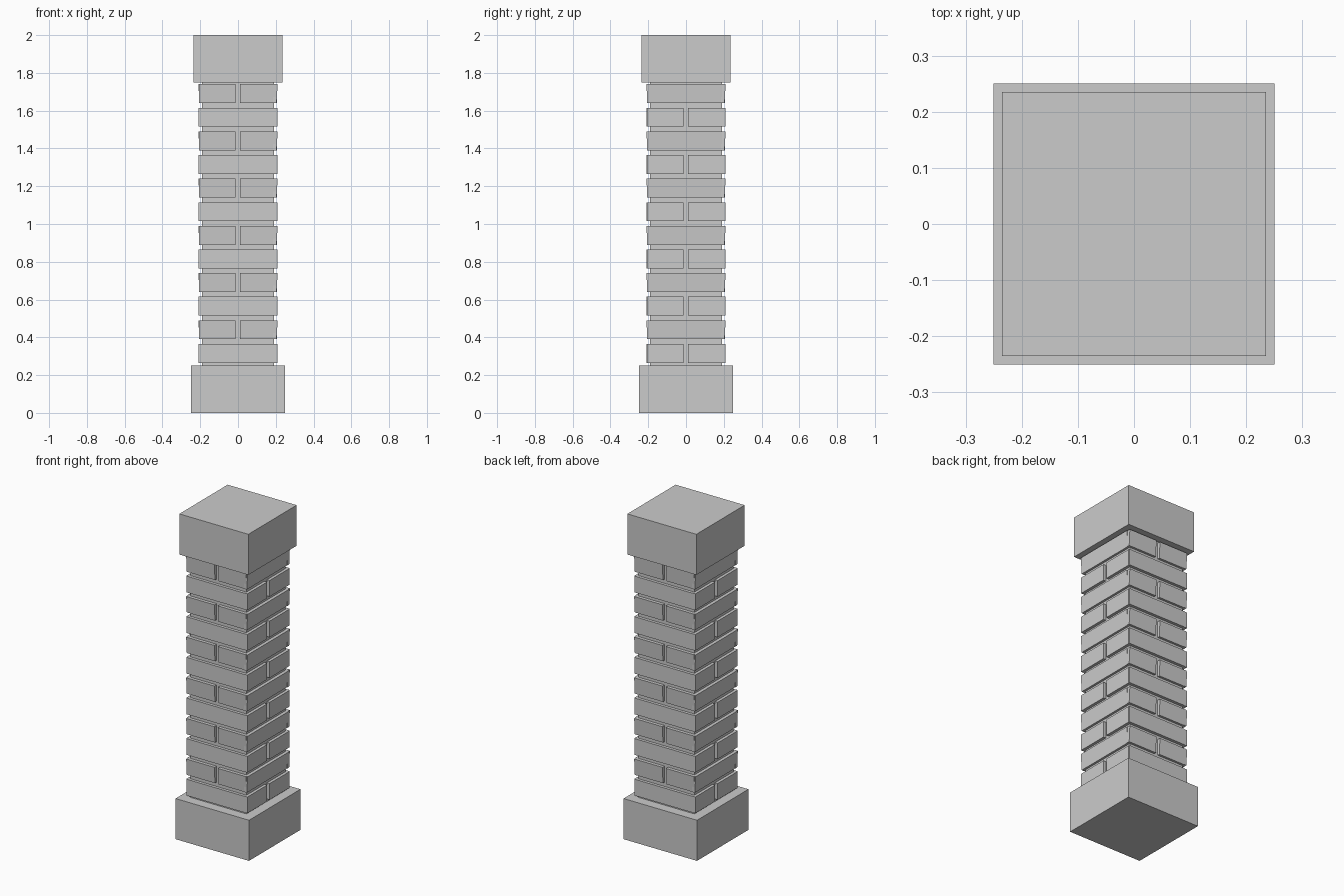
import bpy, bmesh
from math import pi
from mathutils import Matrix, Vector

if "Cube" in bpy.data.objects:
    bpy.data.objects.remove(bpy.data.objects["Cube"])

ROWS, PITCH, BRICK_H, FIRST_Z = 12, 0.125, 0.1, 0.265
CORE = 0.19


def finish(bm, name):
    mesh = bpy.data.meshes.new(name)
    bm.to_mesh(mesh)
    bm.free()
    obj = bpy.data.objects.new(name, mesh)
    bpy.context.collection.objects.link(obj)
    return obj


def add_box(bm, lo, hi):
    lo, hi = Vector(lo), Vector(hi)
    verts = bmesh.ops.create_cube(bm, size=1)["verts"]
    for v in verts:
        v.co = (lo + hi) / 2 + v.co * (hi - lo)
    return verts


def block(name, half, z0, z1):
    bm = bmesh.new()
    add_box(bm, (-half, -half, z0), (half, half, z1))
    return finish(bm, name)


# Plinth, mortar core and cap
block("base", 0.25, 0, 0.25)
block("mortar_core", CORE, 0.25, 1.75)
block("cap", 0.235, 1.75, 2)

# Brick facing: each side alternates one long brick with two short ones,
# neighbouring sides are a row out of step so the corners interlock
WHOLE = [(-0.206, 0.19)]
SPLIT = [(-0.206, -0.014), (0.011, 0.202)]
for side, label in enumerate(("front", "right", "back", "left")):
    bm = bmesh.new()
    turn = Matrix.Rotation(side * pi / 2, 3, 'Z')
    for row in range(ROWS):
        z0 = FIRST_Z + row * PITCH
        z1 = z0 + BRICK_H
        for x0, x1 in (SPLIT if (row + side) % 2 else WHOLE):
            verts = add_box(bm, (x0, -0.208, z0), (x1, -CORE + 0.005, z1))
            # Odd rows lean very slightly outwards at the top
            if row % 2:
                for v in verts:
                    if v.co.y < -0.2:
                        v.co.y += -0.002 if v.co.z > z0 + 0.05 else 0.004
            bmesh.ops.rotate(bm, cent=(0, 0, 0), matrix=turn, verts=verts)
    finish(bm, label + "_bricks")
